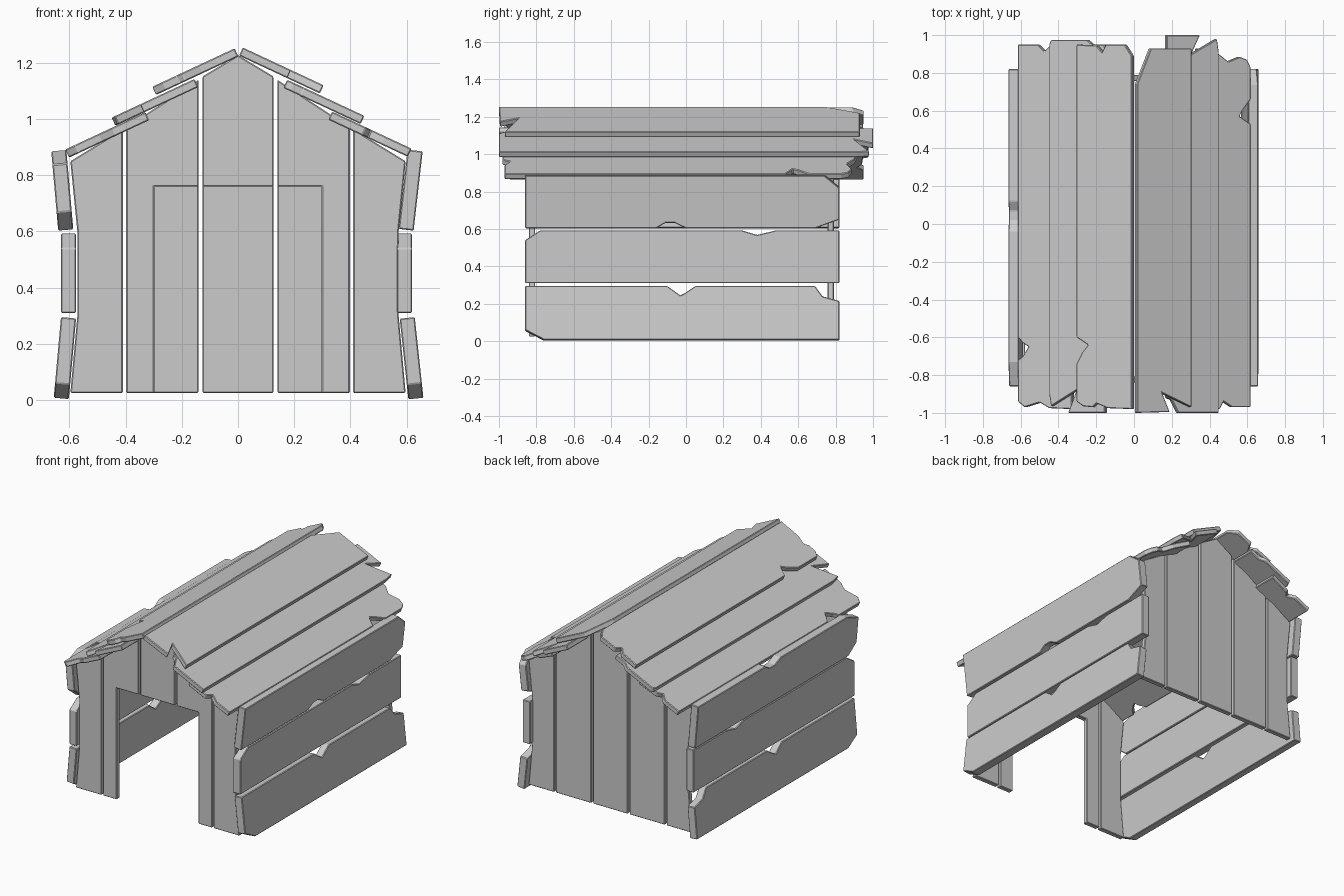
import bpy, bmesh
from mathutils import Vector


def board(name, outline, to_world, offset):
    """Board cut from a 2D outline, placed by to_world and thickened by offset."""
    bm = bmesh.new()
    face = bm.faces.new([bm.verts.new(to_world(u, v)) for u, v in outline])
    ext = bmesh.ops.extrude_face_region(bm, geom=[face], use_keep_orig=True)
    moved = [g for g in ext["geom"] if isinstance(g, bmesh.types.BMVert)]
    bmesh.ops.translate(bm, vec=offset, verts=moved)
    bmesh.ops.recalc_face_normals(bm, faces=bm.faces)
    mesh = bpy.data.meshes.new(name)
    bm.to_mesh(mesh)
    bm.free()
    obj = bpy.data.objects.new(name, mesh)
    bpy.context.collection.objects.link(obj)
    # slightly worn edges
    bev = obj.modifiers.new("worn_edges", "BEVEL")
    bev.width = 0.004
    bev.segments = 1
    return obj


# Gable walls: outlines in (x, z), right half mirrored to the left
Z0, DOOR = 0.025, 0.76
outer = [(0.41, Z0), (0.597, Z0), (0.572, 0.30), (0.572, 0.60), (0.597, 0.85), (0.41, 0.965)]
inner_full = [(0.14, Z0), (0.398, Z0), (0.398, 0.972), (0.14, 1.14)]
inner_door = [(0.298, Z0), (0.398, Z0), (0.398, 0.972), (0.14, 1.14), (0.14, DOOR), (0.298, DOOR)]


def centre(z):
    return [(-0.126, z), (0.126, z), (0.126, 1.152), (0, 1.228), (-0.126, 1.152)]


def gable(label, y, inner, z_mid):
    place = lambda x, z: Vector((x, y, z))
    mirror = lambda x, z: Vector((-x, y, z))
    depth = Vector((0, 0.033, 0))
    board(label + "_centre_board", centre(z_mid), place, depth)
    for side, fn in (("right", place), ("left", mirror)):
        board(f"{label}_{side}_inner_board", inner, fn, depth)
        board(f"{label}_{side}_outer_board", outer, fn, depth)


gable("front", -0.84, inner_door, DOOR)
gable("back", 0.757, inner_full, Z0)


# Side walls: outlines in (y, z), leaning along the outer line (x, z)-(x, z)
F, B = -0.86, 0.82
low = [(F, 0.06), (-0.76, 0.008), (B, 0.008), (B, 0.215), (0.73, 0.24), (0.69, 0.295),
       (0.05, 0.295), (-0.01, 0.255), (-0.03, 0.245), (-0.10, 0.295), (F, 0.295)]
mid = [(F, 0.31), (B, 0.31), (B, 0.592), (0.48, 0.592), (0.38, 0.568), (0.30, 0.592),
       (-0.78, 0.592), (F, 0.54)]
top = [(F, 0.603), (-0.16, 0.603), (-0.11, 0.632), (-0.06, 0.632), (0, 0.603), (0.69, 0.603),
       (B, 0.65), (B, 0.82), (0.74, 0.885), (F, 0.885)]
top_turned = [(-0.04 - y, 1.488 - z) for y, z in top]


def side_board(name, outline, s, a, b):
    (xa, za), (xb, zb) = a, b
    k = (xb - xa) / (zb - za)
    n = Vector((-s, 0, k)).normalized() * 0.054
    board(name, outline, lambda y, z: Vector((s * (xa + (z - za) * k), y, z)), n)


side_board("right_lower_board", low, 1, (0.66, 0.01), (0.63, 0.29))
side_board("right_middle_board", mid, 1, (0.62, 0.3), (0.62, 0.6))
side_board("right_upper_board", top, 1, (0.625, 0.60), (0.657, 0.88))
side_board("left_lower_board", low, -1, (0.655, 0.02), (0.63, 0.30))
side_board("left_middle_board", mid, -1, (0.63, 0.3), (0.63, 0.6))
side_board("left_upper_board", top_turned, -1, (0.64, 0.60), (0.665, 0.885))


# Roof: outlines in (distance from ridge, y), overlapping with broken ends
def roof_board(name, outline, s, x0, z0, slope=0.467):
    n = Vector((-s * slope, 0, -1)).normalized() * 0.032
    board(name, outline, lambda x, y: Vector((s * x, y, z0 - (x - x0) * slope)), n)


roof_board("right_ridge_board", [
    (0.017, -1.0), (0.19, -0.995), (0.15, -0.895), (0.305, -0.97),
    (0.305, 0.93), (0.09, 0.93), (0.017, 0.74)], 1, 0.017, 1.255)
roof_board("right_middle_roof_board", [
    (0.175, -0.92), (0.20, -0.93), (0.235, -1.0), (0.45, -1.0), (0.45, 0.91), (0.44, 0.98),
    (0.305, 0.90), (0.35, 1.0), (0.175, 1.0)], 1, 0.175, 1.14)
roof_board("right_eave_board", [
    (0.335, -0.98), (0.455, -0.98), (0.475, -0.94), (0.52, -0.97), (0.618, -0.97),
    (0.618, 0.53), (0.56, 0.57), (0.575, 0.60), (0.618, 0.66), (0.618, 0.83),
    (0.60, 0.87), (0.56, 0.885), (0.50, 0.86), (0.45, 0.90), (0.335, 0.93)], 1, 0.335, 1.027)
roof_board("left_ridge_board", [
    (0.012, -0.98), (0.14, -0.975), (0.20, -0.95), (0.22, -0.97), (0.27, -0.965), (0.305, -0.94),
    (0.305, -0.74), (0.275, -0.68), (0.245, -0.64), (0.305, -0.60), (0.305, 0.95),
    (0.20, 0.945), (0.17, 0.91), (0.15, 0.95), (0.05, 0.95), (0.012, 0.89)], -1, 0.012, 1.252)
roof_board("left_middle_roof_board", [
    (0.155, -1.0), (0.35, -1.0), (0.305, -0.88), (0.44, -0.965), (0.45, -0.90),
    (0.45, 0.95), (0.44, 0.975), (0.25, 0.975), (0.22, 0.95), (0.155, 0.95)], -1, 0.155, 1.143)
roof_board("left_eave_board", [
    (0.33, -0.98), (0.45, -0.975), (0.50, -0.945), (0.58, -0.97), (0.615, -0.94),
    (0.615, -0.72), (0.59, -0.70), (0.56, -0.65), (0.59, -0.63), (0.615, -0.60), (0.615, 0.95),
    (0.51, 0.95), (0.475, 0.915), (0.45, 0.94), (0.33, 0.95)], -1, 0.33, 1.025)
